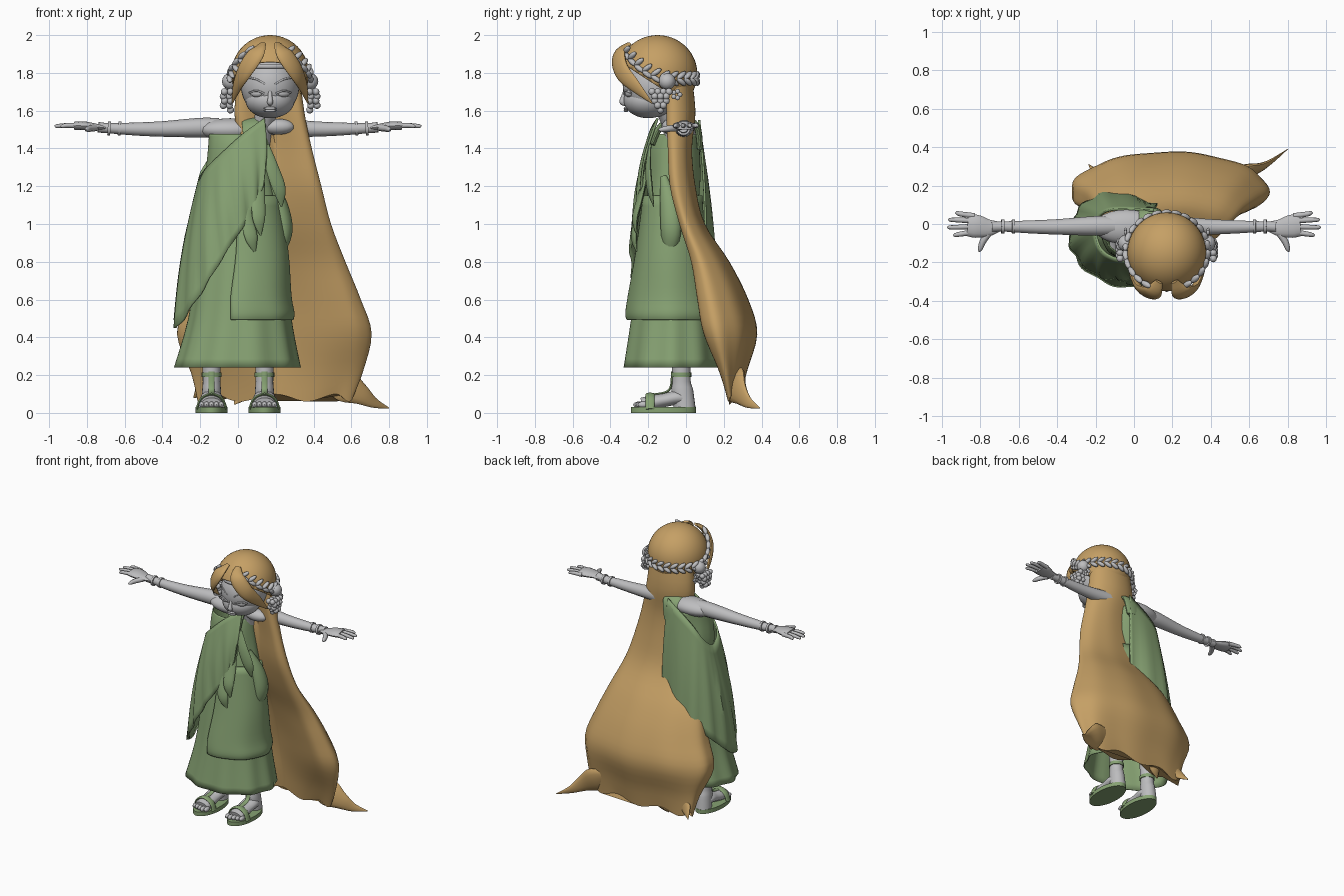
import bpy, bmesh, math
from mathutils import Vector, Matrix, Euler

if "Cube" in bpy.data.objects:
    bpy.data.objects.remove(bpy.data.objects["Cube"], do_unlink=True)


def material(name, rgb):
    m = bpy.data.materials.new(name)
    m.use_nodes = True
    m.diffuse_color = (*rgb, 1)
    m.node_tree.nodes["Principled BSDF"].inputs["Base Color"].default_value = (*rgb, 1)
    return m


GREEN = material("sage_green", (0.24, 0.36, 0.17))
GOLD = material("golden_hair", (0.56, 0.35, 0.13))
GREY = material("stone_grey", (0.51, 0.51, 0.52))


def finish(name, bm, mat, thick=0, angle=50):
    bmesh.ops.recalc_face_normals(bm, faces=bm.faces)
    me = bpy.data.meshes.new(name)
    bm.to_mesh(me)
    bm.free()
    me.materials.append(mat)
    ob = bpy.data.objects.new(name, me)
    bpy.context.collection.objects.link(ob)
    bpy.ops.object.select_all(action="DESELECT")
    ob.select_set(True)
    bpy.context.view_layer.objects.active = ob
    bpy.ops.object.shade_smooth_by_angle(angle=math.radians(angle))
    if thick:
        mod = ob.modifiers.new("cloth", "SOLIDIFY")
        mod.thickness = thick
        mod.offset = 0


def spline(pts, n):
    """Smooth curve through points of any dimension."""
    out = []
    for i in range(len(pts) - 1):
        quad = [pts[max(i - 1, 0)], pts[i], pts[i + 1], pts[min(i + 2, len(pts) - 1)]]
        for k in range(n):
            t = k / n
            out.append([b + t / 2 * (c - a + t * (2 * a - 5 * b + 4 * c - d + t * (3 * (b - c) + d - a)))
                        for a, b, c, d in zip(*quad)])
    return out + [list(pts[-1])]


def skin(bm, rings, closed=True, caps=True):
    vs = [[bm.verts.new(p) for p in r] for r in rings]
    n = len(vs[0])
    for a, b in zip(vs, vs[1:]):
        for j in range(n if closed else n - 1):
            k = (j + 1) % n
            bm.faces.new((a[j], a[k], b[k], b[j]))
    if caps:
        bm.faces.new(vs[0])
        bm.faces.new(vs[-1])


def loft(name, rings, mat, folds=0, amp=0, arc=(0, 360), seg=48, sub=4, jag=0, hollow=0, caps=True, thick=0):
    """Stacked ellipses (z, cx, cy, rx, ry) with growing folds; hollow gives a scooped front with curled lips."""
    closed = arc[1] - arc[0] == 360
    rows = spline(rings, sub)
    out = []
    for i, (z, cx, cy, rx, ry) in enumerate(rows):
        t = i / (len(rows) - 1)
        ring = []
        for j in range(seg if closed else seg + 1):
            a = math.radians(arc[0] + (arc[1] - arc[0]) * j / seg)
            f = 1 + amp * t * math.cos(folds * a)
            depth = math.sin(a)
            if hollow and depth < 0:
                depth = -hollow * (abs(math.sin(2 * a)) - .5 * depth ** 2)
            ring.append((cx + rx * f * math.cos(a), cy + ry * f * depth,
                         z + jag * t ** 6 * math.sin(7 * a)))
        out.append(ring)
    bm = bmesh.new()
    skin(bm, out, closed, closed and caps)
    finish(name, bm, mat, thick)


def tube(name, pts, mat, flat=1, hint=(0, 1, 0), seg=14, sub=5):
    """Tapered tube through (x, y, z, radius), scaled by flat along the hint."""
    rows = spline(pts, sub)
    cs = [Vector(r[:3]) for r in rows]
    rings = []
    for i, c in enumerate(cs):
        t = (cs[min(i + 1, len(cs) - 1)] - cs[max(i - 1, 0)]).normalized()
        a = Vector(hint).cross(t).normalized()
        b = t.cross(a)
        r = max(rows[i][3], 0.002)
        rings.append([c + r * (math.cos(q) * a + flat * math.sin(q) * b)
                      for q in (2 * math.pi * k / seg for k in range(seg))])
    bm = bmesh.new()
    skin(bm, rings)
    finish(name, bm, mat)


def balls(name, items, mat, u=12, v=8):
    """Ellipsoids (position, radii, rotation) joined in one object."""
    bm = bmesh.new()
    for pos, rad, rot in items:
        bmesh.ops.create_uvsphere(bm, u_segments=u, v_segments=v, radius=1,
                                  matrix=Matrix.LocRotScale(Vector(pos), Euler(rot), Vector(rad)))
    finish(name, bm, mat)


NO = (0, 0, 0)
HX = 0.17  # head centre line

# Dress and overskirt
loft("dress", [(1.475, .005, -.05, .155, .12), (1.4, .005, -.06, .16, .13), (1.25, .01, -.06, .175, .135),
               (1.1, .03, -.07, .18, .14), (.8, .02, -.07, .23, .18), (.5, .01, -.07, .265, .22),
               (.24, -.003, -.075, .325, .255)], GREEN, folds=10, amp=.025, seg=80, caps=False, thick=.006)
loft("overskirt", [(1.15, .04, -.07, .175, .15), (.85, .04, -.08, .22, .18), (.62, .02, -.08, .255, .22),
                   (.53, .022, -.08, .268, .232), (.495, .022, -.08, .262, .226)],
     GREEN, folds=8, amp=.012, arc=(257, 470), thick=.014)

# Shawl wrapped from the left shoulder under the right arm
top = spline([(.14, -.15, 1.56), (.03, -.19, 1.48), (-.09, -.18, 1.37), (-.17, -.13, 1.29),
              (-.2, -.03, 1.25), (-.18, .04, 1.3), (-.1, .075, 1.41), (.1, .07, 1.55)], 8)
hem = spline([(.13, -.23, 1.2), (.07, -.26, 1.05), (-.05, -.29, .87), (-.2, -.26, .63),
              (-.33, -.11, .45), (-.29, .07, .58), (-.13, .165, .74), (.12, .1, .88)], 8)
sheet = []
for i in range(13):
    v = i / 12
    row = []
    for j, (p, q) in enumerate(zip(top, hem)):
        c = Vector(p).lerp(Vector(q), v)
        out = Vector((c.x - .02, c.y + .06, 0)).normalized()
        bulge = .022 if c.y < 0 else .01
        row.append(c + out * (bulge * math.sin(math.pi * v) + .008 * v * math.sin(j * 1.25)))
    sheet.append(row)
bm = bmesh.new()
skin(bm, sheet, closed=False, caps=False)
finish("shawl", bm, GREEN, thick=.012)
tube("shawl_shoulder", [(.09, -.18, 1.42, .016), (.085, -.13, 1.52, .018), (.09, -.03, 1.55, .02),
                        (.085, .055, 1.52, .018), (.07, .075, 1.4, .016)], GREEN, flat=3.6, hint=(1, 0, 0))

# Waist ribbons and side drape
ribbons = [[(.15, -.19, 1.42, .015), (.18, -.2, 1.3, .035), (.22, -.19, 1.18, .035), (.23, -.17, 1.09, .004)],
           [(.12, -.2, 1.32, .02), (.11, -.24, 1.15, .035), (.11, -.27, 1.03, .035), (.12, -.26, .94, .004)],
           [(.09, -.22, 1.2, .02), (.05, -.26, 1.05, .03), (.07, -.275, .93, .035), (.09, -.26, .85, .004)],
           [(.17, -.12, 1.25, .02), (.225, -.09, 1.1, .05), (.245, -.08, .95, .055), (.2, -.1, .8, .02)]]
for i, r in enumerate(ribbons):
    tube("side_drape" if i == 3 else f"ribbon_{i + 1}", r, GREEN, flat=.75 if i == 3 else .35,
         hint=(1, -.3, 0) if i == 3 else (.3, -1, 0))

# Long trailing hair with curled tips
loft("long_hair", [(1.85, .17, -.07, .15, .09), (1.6, .165, -.064, .185, .114), (1.4, .2, -.063, .19, .095),
                   (1.2, .205, -.05, .235, .1), (1.0, .205, .0, .285, .1), (.8, .185, .08, .38, .15),
                   (.6, .19, .13, .455, .2), (.42, .185, .166, .515, .21), (.22, .2, .21, .455, .11),
                   (.08, .19, .235, .41, .055)], GOLD, folds=9, amp=.018, seg=80, jag=.02, hollow=.45)
tube("hair_tip_left", [(.46, .26, .2, .05), (.56, .265, .15, .095), (.65, .29, .1, .06), (.72, .33, .055, .03),
                       (.8, .39, .025, .003)], GOLD, flat=.35, hint=(.3, -1, .3))
tube("hair_tip_right", [(-.08, .24, .22, .04), (-.17, .25, .14, .05), (-.235, .31, .08, .003)],
     GOLD, flat=.4, hint=(.3, -1, .3))
tube("hair_tip_back", [(.05, .26, .18, .05), (.02, .25, .1, .04), (-.02, .23, .045, .003)],
     GOLD, flat=.5, hint=(0, -1, .3))

# Hair cap, cut open for the face
bm = bmesh.new()
bmesh.ops.create_uvsphere(bm, u_segments=40, v_segments=28, radius=1,
                          matrix=Matrix.LocRotScale(Vector((HX, -.15, 1.795)), None, Vector((.2, .205, .2))))
bmesh.ops.bisect_plane(bm, geom=bm.verts[:] + bm.edges[:] + bm.faces[:], plane_co=(HX, -.35, 1.86),
                       plane_no=(0, .65, 1), clear_inner=True)
finish("hair_cap", bm, GOLD, thick=.01)

# Head, neck and upper chest
balls("head", [((HX, -.17, 1.735), (.155, .165, .17), NO), ((HX, -.2, 1.655), (.13, .13, .095), NO)], GREY, 36, 24)
tube("neck", [(.1, -.05, 1.42, .07), (.13, -.07, 1.52, .055), (.17, -.12, 1.65, .06)], GREY)
balls("upper_chest", [((-.04, -.015, 1.5), (.17, .09, .06), NO)], GREY, 24, 16)
balls("left_shoulder", [((.21, -.08, 1.515), (.09, .05, .042), NO)], GREY, 20, 14)
tube("nose", [(HX, -.318, 1.72, .008), (HX, -.333, 1.67, .012), (HX, -.336, 1.645, .016),
              (HX, -.315, 1.632, .008)], GREY, hint=(1, 0, 0))
balls("lips", [((HX, -.318, z), (.035, .012, .008), NO) for z in (1.6, 1.612)], GREY)
tube("headband", [(.04, -.25, 1.83, .012), (.1, -.308, 1.835, .012), (HX, -.327, 1.835, .012),
                  (.24, -.308, 1.835, .012), (.3, -.25, 1.83, .012)], GREY, flat=.6, hint=(0, -1, 0))

for s, side in ((-1, "right"), (1, "left")):
    def hx(d):
        return HX + s * d
    # Eyelids and brows
    balls(f"{side}_eye", [((hx(.072), -.304, 1.692), (.036, .016, .02), (0, 0, s * .4))], GREY)
    for part, pts in (("lash", [(.03, -.327, 1.69), (.07, -.321, 1.705), (.11, -.292, 1.695)]),
                      ("brow", [(.025, -.33, 1.74), (.07, -.313, 1.765), (.115, -.28, 1.775)])):
        tube(f"{side}_{part}", [(hx(x), y, z, .005) for x, y, z in pts], GREY, seg=8)

    # Swept forelock
    tube(f"{side}_forelock", [(hx(.04), -.3, 1.955, .02), (hx(.075), -.355, 1.9, .05),
                              (hx(.135), -.34, 1.81, .05), (hx(.175), -.27, 1.73, .035),
                              (hx(.2), -.18, 1.64, .004)], GOLD, flat=.4, hint=(s * .6, -1, .4))

    # Leafy wreath following the side of the head
    leaves = []
    for i in range(12):
        a = math.radians(90 - s * 150 * i / 11)
        x, y = HX + .215 * math.cos(a), -.14 + .2 * math.sin(a)
        z = 1.77 + 2.5 * max(0, -.08 - y) ** 2
        for k in (-1, 1):
            leaves.append(((x, y, z + k * .017), (.016, .034, .014), (k * .6, 0, a)))
    balls(f"{side}_wreath", leaves, GREY, 10, 6)

    # Fruit, grapes and blossom over the ear
    fruit = [((hx(.21), -.1, 1.755), (.045,) * 3, NO)]
    for row, count in enumerate((4, 3, 3, 2, 1)):
        for k in range(count):
            for d in (0, 1):
                fruit.append(((hx(.21 + .032 * d * (row < 4) + .006 * (row % 2)),
                               -.135 + (k - (count - 1) / 2) * .03, 1.7 - row * .024), (.019,) * 3, NO))
    for k in range(5):
        a = k * math.tau / 5
        fruit.append(((hx(.215), -.05 + .018 * math.cos(a), 1.685 + .018 * math.sin(a)), (.008, .013, .013), NO))
    balls(f"{side}_fruit", fruit, GREY)

    # Arm, bracelets, palm and fingers
    root = .1 if s < 0 else .15
    tube(f"{side}_arm", [(s * root, -.01, 1.51, .05), (s * .2, -.01, 1.51, .052), (s * .4, -.015, 1.503, .041),
                         (s * .55, -.015, 1.503, .034), (s * .68, -.013, 1.507, .027),
                         (s * .74, -.015, 1.512, .028)], GREY)
    for k, x in enumerate((.62, .675)):
        tube(f"{side}_bracelet_{k + 1}", [(s * x, -.013, 1.505, .037), (s * (x + .015), -.013, 1.506, .036)],
             GREY, sub=1, seg=20)
    tube(f"{side}_palm", [(s * .7, -.013, 1.508, .026), (s * .76, -.02, 1.515, .046),
                          (s * .82, -.012, 1.52, .06), (s * .865, -.008, 1.52, .055)], GREY, flat=.4, hint=(0, 0, 1))
    for k, (y, tip) in enumerate(((-.052, .94), (-.016, .97), (.02, .965), (.052, .93))):
        tube(f"{side}_finger_{k + 1}", [(s * .83, y * .8, 1.52, .015), (s * .9, y, 1.522, .013),
                                        (s * (tip - .01), y * 1.1, 1.518, .01), (s * tip, y * 1.1, 1.516, .003)],
             GREY, seg=8)
    tube(f"{side}_thumb", [(s * .75, -.04, 1.51, .018), (s * .785, -.09, 1.505, .017),
                           (s * .8, -.13, 1.5, .012), (s * .805, -.145, 1.498, .003)], GREY, hint=(0, 0, 1), seg=8)

    # Leg, foot and sandal
    fx = s * .14
    loft(f"{side}_leg", [(.5, fx, -.03, .06, .06), (.2, fx, -.025, .047, .048), (.12, fx, -.02, .05, .058),
                         (.03, fx, -.008, .055, .058)], GREY, seg=20)
    tube(f"{side}_foot", [(fx, .03, .06, .035), (fx, -.04, .08, .058), (fx, -.11, .068, .056),
                          (fx, -.18, .055, .06), (fx, -.235, .045, .055)], GREY, flat=.65, hint=(0, 0, 1))
    balls(f"{side}_toes", [((fx + (k - 2) * .026, -.25 + .008 * abs(k - 2 + s), .043), (.015, .03, .017), NO)
                           for k in range(5)], GREY)
    loft(f"{side}_sole", [(.03, fx, -.12, .085, .172), (0, fx, -.12, .085, .172)], GREEN, sub=1)
    tube(f"{side}_toe_strap", [(fx + x, -.19, z, .024) for x, z in
                               ((-.078, .02), (-.055, .075), (0, .1), (.055, .075), (.078, .02))],
         GREEN, flat=.3, hint=(0, 0, 1))
    loft(f"{side}_ankle_strap", [(.215, fx, -.025, .052, .053), (.19, fx, -.025, .052, .053)], GREEN, sub=1, seg=24)
    tube(f"{side}_front_strap", [(fx, -.073, .22, .016), (fx, -.08, .14, .016), (fx, -.11, .108, .016),
                                 (fx, -.19, .095, .016)], GREEN, flat=.4, hint=(0, -1, .6))
